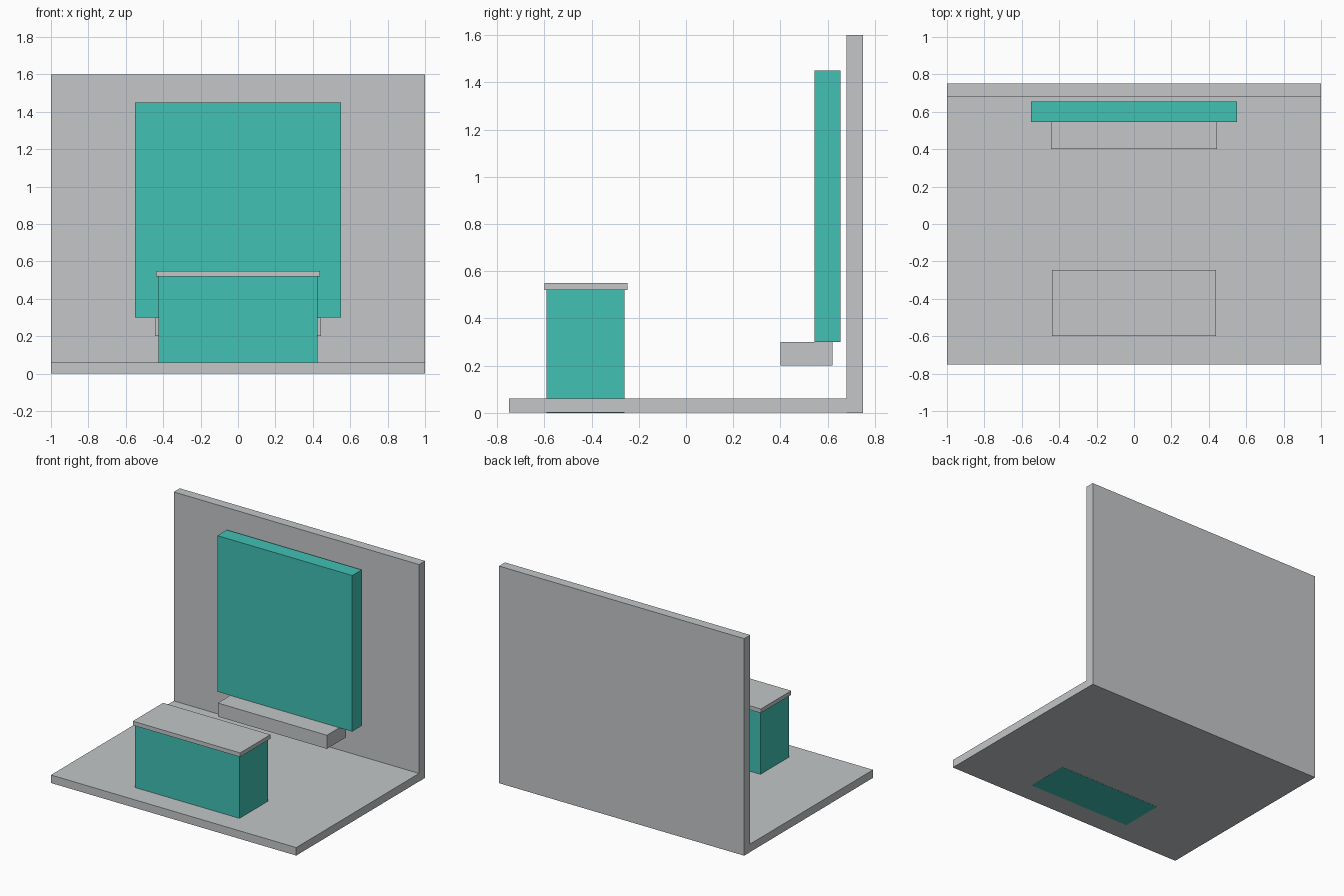
import bpy
import bmesh
from mathutils import Vector

cube = bpy.data.objects.get("Cube")
if cube:
    bpy.data.objects.remove(cube, do_unlink=True)


def make_material(name, rgb):
    mat = bpy.data.materials.new(name)
    mat.use_nodes = True
    color = (*rgb, 1.0)
    mat.diffuse_color = color
    mat.node_tree.nodes["Principled BSDF"].inputs["Base Color"].default_value = color
    return mat


def box(name, width, y_range, z_range, mat):
    """Box centred on x, spanning the given depth and height ranges."""
    (y0, y1), (z0, z1) = y_range, z_range
    bm = bmesh.new()
    bmesh.ops.create_cube(bm, size=1)
    bmesh.ops.scale(bm, vec=Vector((width, y1 - y0, z1 - z0)), verts=bm.verts)
    mesh = bpy.data.meshes.new(name)
    bm.to_mesh(mesh)
    bm.free()
    mesh.materials.append(mat)
    obj = bpy.data.objects.new(name, mesh)
    obj.location = (0, (y0 + y1) / 2, (z0 + z1) / 2)
    bpy.context.collection.objects.link(obj)
    return obj


grey = make_material("light_grey", (0.546, 0.565, 0.578))
teal = make_material("teal", (0.053, 0.533, 0.456))

# Stand floor and back wall
box("floor", 2.0, (-0.75, 0.75), (0.001, 0.06), grey)
box("back_wall", 2.0, (0.68, 0.75), (0, 1.6), grey)

# Display panel and the shelf beneath it
box("display_panel", 1.1, (0.545, 0.655), (0.3, 1.45), teal)
box("shelf", 0.89, (0.4, 0.62), (0.2, 0.3), grey)

# Counter: the body runs through the floor to the ground
box("counter_body", 0.85, (-0.59, -0.26), (0, 0.52), teal)
box("counter_top", 0.875, (-0.6, -0.247), (0.52, 0.55), grey)
